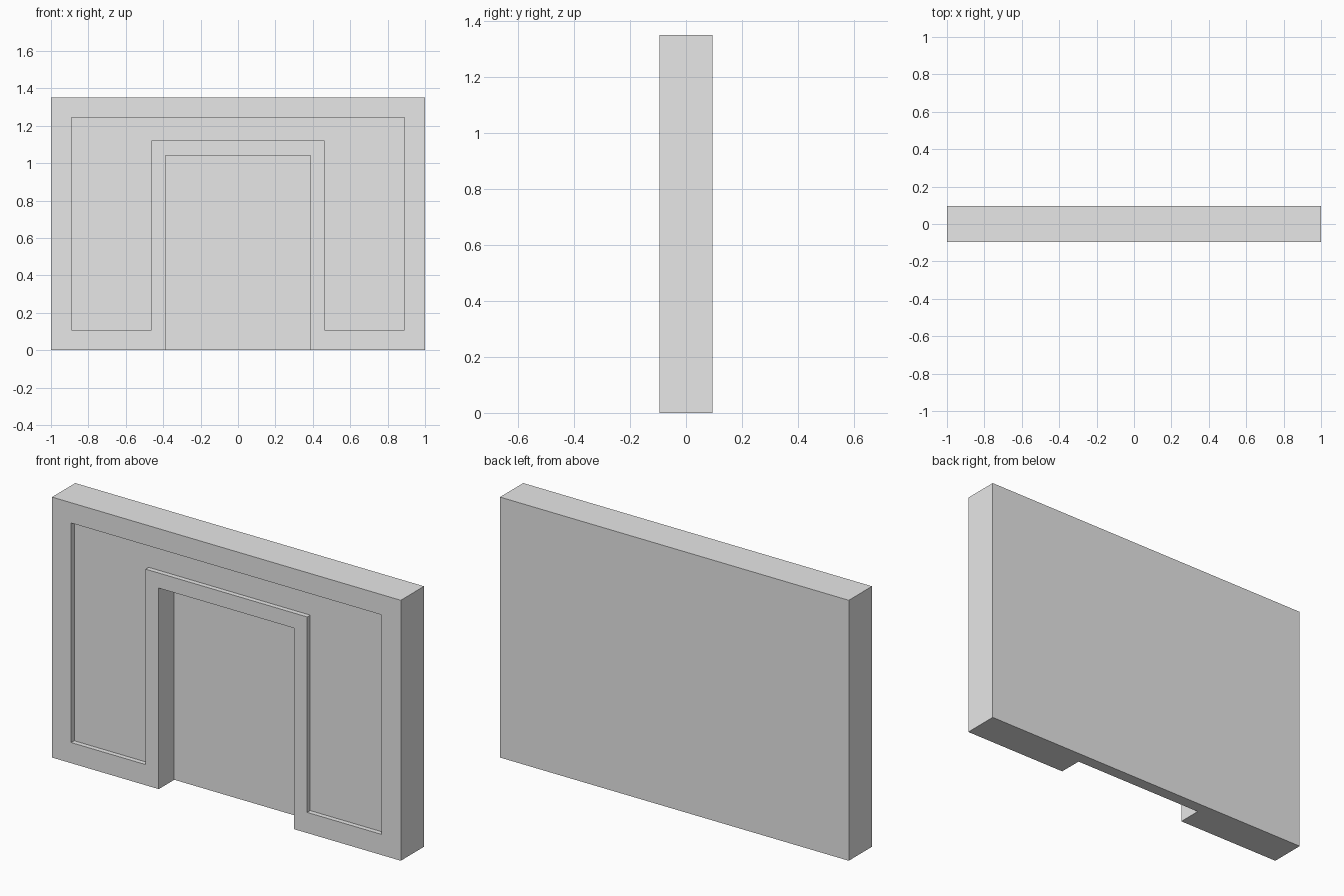
import bpy
import bmesh

# Remove the default cube
cube = bpy.data.objects.get("Cube")
if cube:
    bpy.data.objects.remove(cube, do_unlink=True)

# Main dimensions
HEIGHT = 1.35
FRONT, BACK = -0.095, 0.095
DOOR_HALF, DOOR_TOP, DOOR_DEPTH = 0.388, 1.042, 0.127
PANEL_HALF, PANEL_BOTTOM, PANEL_TOP, PANEL_DEPTH = 0.89, 0.107, 1.245, 0.025
TRIM_HALF, TRIM_TOP = 0.463, 1.12
MARGIN = 0.1

plaster = bpy.data.materials.new("light_grey")
plaster.use_nodes = True
plaster.diffuse_color = (0.8, 0.8, 0.8, 1)
plaster.node_tree.nodes["Principled BSDF"].inputs["Base Color"].default_value = (0.8, 0.8, 0.8, 1)


def prism(name, right_half, y0, y1):
    """Mirror a half outline in x-z and extrude it from y0 to y1."""
    outline = right_half + [(-x, z) for x, z in reversed(right_half)]
    bm = bmesh.new()
    face = bm.faces.new([bm.verts.new((x, y0, z)) for x, z in outline])
    result = bmesh.ops.extrude_face_region(bm, geom=[face])
    moved = [v for v in result["geom"] if isinstance(v, bmesh.types.BMVert)]
    bmesh.ops.translate(bm, verts=moved, vec=(0, y1 - y0, 0))
    bmesh.ops.recalc_face_normals(bm, faces=bm.faces)
    mesh = bpy.data.meshes.new(name)
    bm.to_mesh(mesh)
    bm.free()
    mesh.materials.append(plaster)
    obj = bpy.data.objects.new(name, mesh)
    bpy.context.collection.objects.link(obj)
    return obj


def carve(target, cutter):
    """Subtract the cutter from the target, then discard it."""
    cutter.hide_render = True
    mod = target.modifiers.new(cutter.name, "BOOLEAN")
    mod.operation = "DIFFERENCE"
    mod.solver = "EXACT"
    mod.object = cutter
    bpy.context.view_layer.objects.active = target
    bpy.ops.object.modifier_apply(modifier=mod.name)
    bpy.data.objects.remove(cutter, do_unlink=True)


# Solid wall block
wall = prism("wall", [(1, 0), (1, HEIGHT)], FRONT, BACK)

# Deep doorway niche, open at the floor
carve(wall, prism("doorway_cutter", [(DOOR_HALF, -MARGIN), (DOOR_HALF, DOOR_TOP)],
                  FRONT - MARGIN, FRONT + DOOR_DEPTH))

# Shallow panel wrapping around the doorway trim
carve(wall, prism("panel_cutter",
                  [(TRIM_HALF, TRIM_TOP), (TRIM_HALF, PANEL_BOTTOM),
                   (PANEL_HALF, PANEL_BOTTOM), (PANEL_HALF, PANEL_TOP)],
                  FRONT - MARGIN, FRONT + PANEL_DEPTH))
